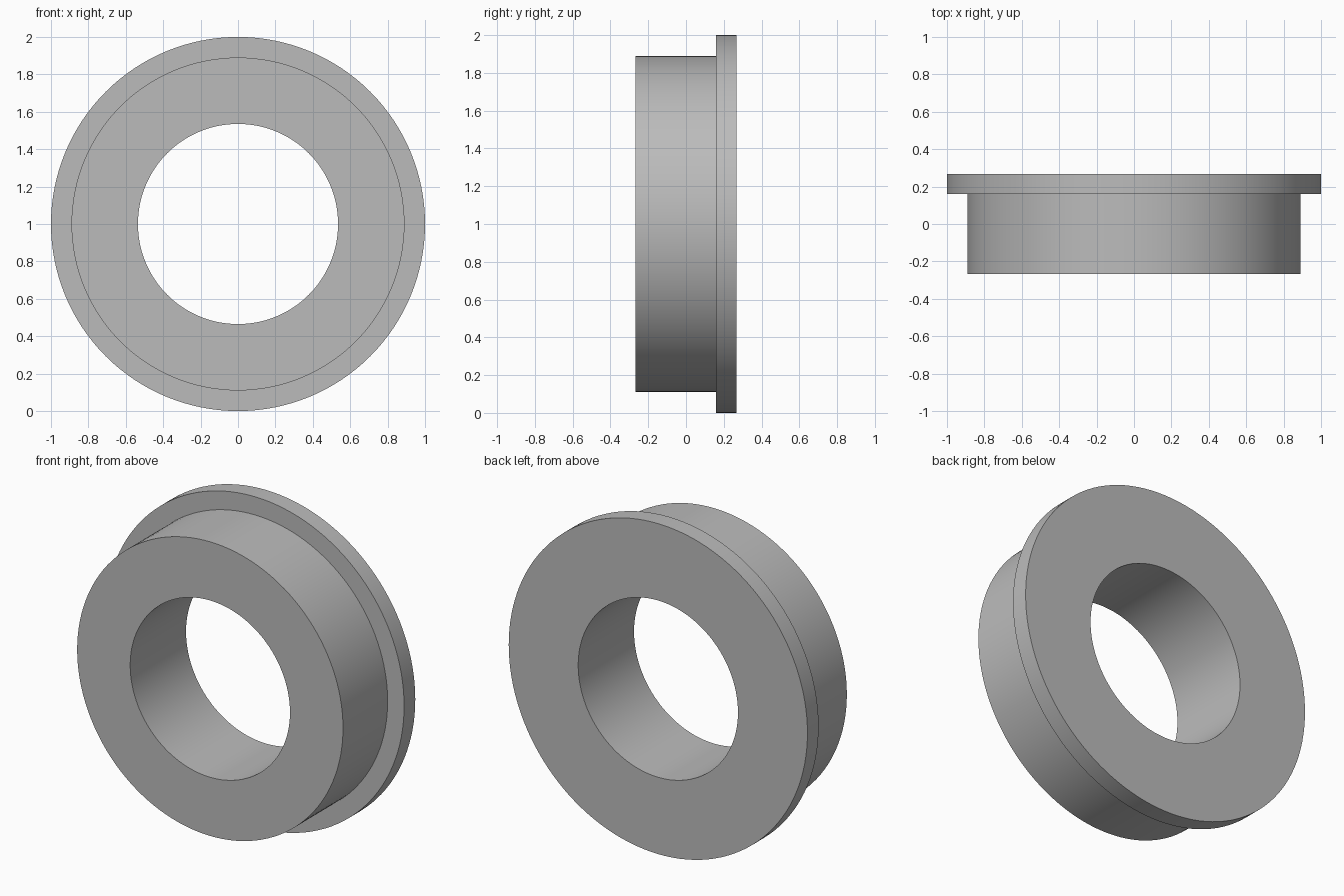
import bpy
import bmesh
import math
from mathutils import Matrix, Vector

cube = bpy.data.objects.get("Cube")
if cube:
    bpy.data.objects.remove(cube, do_unlink=True)

SEGMENTS = 128
BORE, BODY, FLANGE = 0.535, 0.89, 1.0
FRONT, STEP, BACK = -0.267, 0.16, 0.267

# Plain grey metal
grey = bpy.data.materials.new("grey metal")
grey.use_nodes = True
colour = (0.5, 0.5, 0.5, 1)
grey.diffuse_color = colour
grey.node_tree.nodes["Principled BSDF"].inputs["Base Color"].default_value = colour

# Closed cross-section (radius, y) of the flanged bushing, spun around the y axis
profile = [(BORE, FRONT), (BODY, FRONT), (BODY, STEP),
           (FLANGE, STEP), (FLANGE, BACK), (BORE, BACK)]
bm = bmesh.new()
verts = [bm.verts.new((0, y, r)) for r, y in profile]
edges = [bm.edges.new((v, verts[(i + 1) % len(verts)])) for i, v in enumerate(verts)]
bmesh.ops.spin(bm, geom=verts + edges, cent=(0, 0, 0), axis=(0, 1, 0),
               angle=math.tau, steps=SEGMENTS, use_merge=False)
bmesh.ops.remove_doubles(bm, verts=bm.verts, dist=0.0005)
bmesh.ops.recalc_face_normals(bm, faces=bm.faces)
bmesh.ops.transform(bm, matrix=Matrix.Translation(Vector((0, 0, FLANGE))), verts=bm.verts)

mesh = bpy.data.meshes.new("flanged_bushing")
bm.to_mesh(mesh)
bm.free()
mesh.materials.append(grey)
bushing = bpy.data.objects.new("flanged_bushing", mesh)
bpy.context.collection.objects.link(bushing)

# Smooth round walls, sharp rims
bpy.ops.object.select_all(action="DESELECT")
bushing.select_set(True)
bpy.context.view_layer.objects.active = bushing
bpy.ops.object.shade_smooth_by_angle(angle=math.radians(30))
